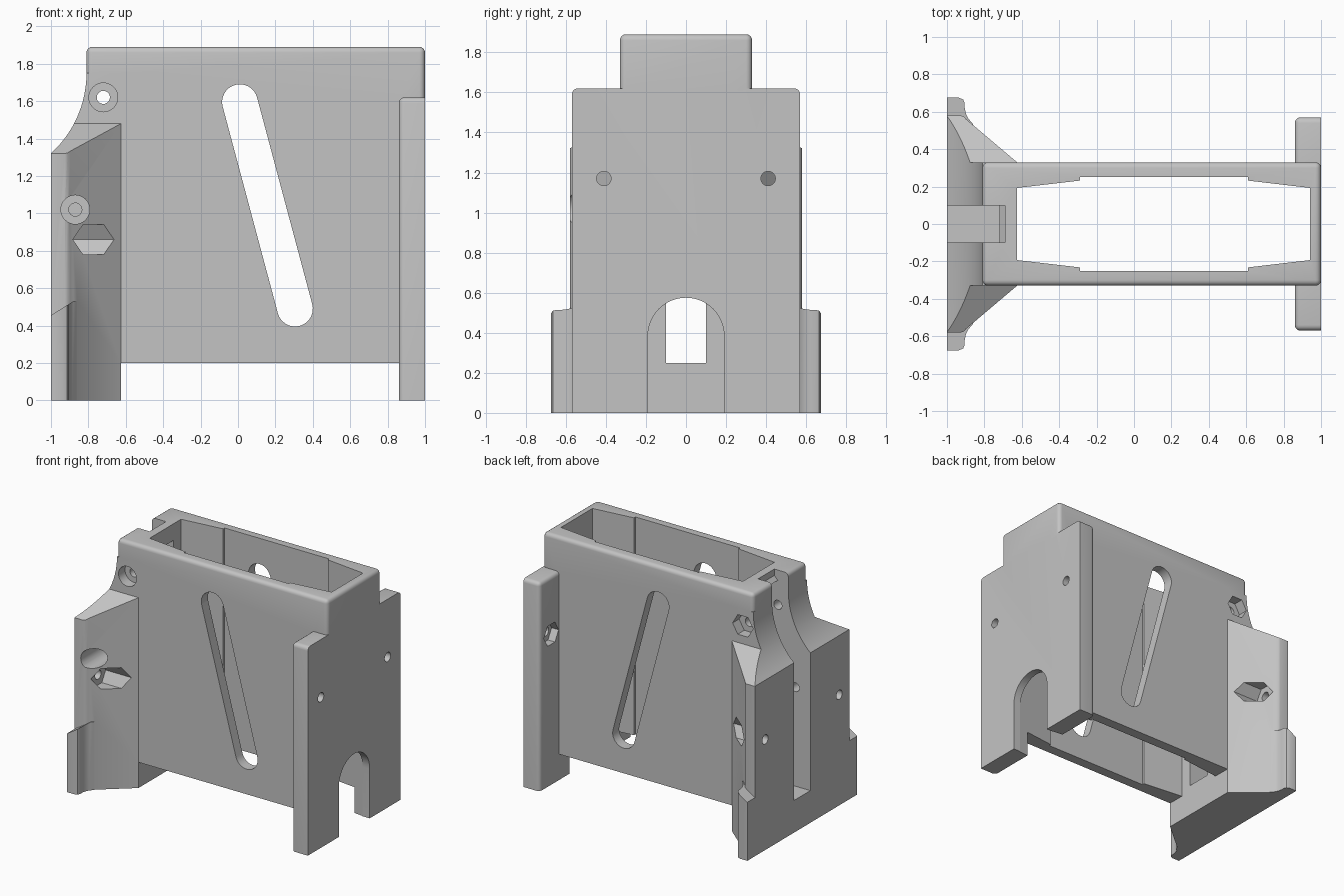
import bpy, bmesh
from math import cos, sin, pi, atan2

cube = bpy.data.objects.get("Cube")
if cube:
    bpy.data.objects.remove(cube, do_unlink=True)

grey = bpy.data.materials.new("light_grey_plastic")
grey.use_nodes = True
colour = (0.55, 0.55, 0.55, 1)
grey.diffuse_color = colour
grey.node_tree.nodes["Principled BSDF"].inputs["Base Color"].default_value = colour


def prism(name, axis, pts, lo, hi, round_edge=None, radius=0.03):
    """Extrude a 2D profile along an axis; optionally round chosen edges."""
    place = {"x": lambda a, b, d: (d, a, b),
             "y": lambda a, b, d: (a, d, b),
             "z": lambda a, b, d: (a, b, d)}[axis]
    bm = bmesh.new()
    ends = [[bm.verts.new(place(a, b, d)) for a, b in pts] for d in (lo, hi)]
    for ring in ends:
        bm.faces.new(ring)
    n = len(pts)
    for i in range(n):
        j = (i + 1) % n
        bm.faces.new((ends[0][i], ends[0][j], ends[1][j], ends[1][i]))
    bmesh.ops.recalc_face_normals(bm, faces=bm.faces)
    if round_edge:
        edges = [e for e in bm.edges if round_edge(e.verts[0].co, e.verts[1].co)]
        bmesh.ops.bevel(bm, geom=edges, offset=radius, segments=4,
                        profile=0.5, affect='EDGES')
    mesh = bpy.data.meshes.new(name)
    bm.to_mesh(mesh)
    bm.free()
    mesh.materials.append(grey)
    obj = bpy.data.objects.new(name, mesh)
    bpy.context.collection.objects.link(obj)
    return obj


def rect(a0, a1, b0, b1):
    return [(a0, b0), (a1, b0), (a1, b1), (a0, b1)]


def disc(a, b, r, n=32, start=0.0):
    return [(a + r * cos(start + 2 * pi * i / n), b + r * sin(start + 2 * pi * i / n))
            for i in range(n)]


def mirrored(half):
    """Close a half profile across the second coordinate."""
    return half + [(a, -b) for a, b in reversed(half)]


def combine(target, tool, operation):
    mod = target.modifiers.new(operation.lower(), 'BOOLEAN')
    mod.operation = operation
    mod.solver = 'EXACT'
    mod.object = tool
    bpy.context.view_layer.objects.active = target
    bpy.ops.object.modifier_apply(modifier=mod.name)
    bpy.data.objects.remove(tool, do_unlink=True)


# Main box with rounded sides and top
body = prism("bracket_body", "z", rect(-0.81, 1, -0.33, 0.33), 0.2, 1.89,
             lambda p, q: max(p.z, q.z) > 1)

# End plate, rounded except around its outer and lower faces
plate = prism("end_plate", "x", rect(-0.57, 0.57, 0, 1.62), 0.86, 1.0,
              lambda p, q: max(p.z, q.z) > 1 and min(p.x, q.x) < 0.9)

# Core of the mounting end
core = prism("mount_core", "z", rect(-1, -0.625, -0.33, 0.33), 0, 1.75)

# Flared mount with sloping shoulders
flare = prism("flared_mount", "z", mirrored(
    [(-1, 0.58), (-0.925, 0.58), (-0.91, 0.574), (-0.897, 0.56), (-0.625, 0.33)]), 0, 1.6)
shoulders = prism("shoulder_shape", "x",
                  [(-0.6, -0.1), (0.6, -0.1), (0.6, 1.307), (0.33, 1.48),
                   (-0.33, 1.48), (-0.6, 1.307)], -1.1, -0.5)
combine(flare, shoulders, 'INTERSECT')

# Wider foot with filleted plan and sloping top
foot = prism("mount_foot", "z", mirrored(
    [(-1, 0.675), (-0.935, 0.675), (-0.913, 0.665), (-0.905, 0.645), (-0.905, 0.62),
     (-0.899, 0.59), (-0.887, 0.565), (-0.865, 0.54), (-0.8, 0.4)]), 0, 0.6)
foot_top = prism("foot_top_shape", "y",
                 [(-1.1, -0.1), (-0.7, -0.1), (-0.7, 0.53), (-0.88, 0.53),
                  (-1, 0.455), (-1.1, 0.392)], -0.8, 0.8)
combine(foot, foot_top, 'INTERSECT')

for part in (plate, core, flare, foot):
    combine(body, part, 'UNION')

# Concave sweep above the mount
cuts = [prism("sweep_cut", "y", disc(-1.39, 1.75, 0.58, 96), -0.8, 0.8)]

# Tapered cavity, open at top and bottom
cuts.append(prism("cavity_cut", "z", mirrored(
    [(-0.625, 0.193), (-0.29, 0.232), (-0.29, 0.25), (0.61, 0.25),
     (0.61, 0.232), (0.94, 0.193)]), -0.1, 2))

# Lever slot in the mount, leaving a bridge at the top
cuts.append(prism("lever_slot_cut", "y",
                  [(-1.1, 0.25), (-0.6, 0.25), (-0.6, 1.74), (-0.66, 1.79), (-0.72, 1.81),
                   (-0.69, 1.84), (-0.69, 2), (-1.1, 2)], -0.1, 0.1))

# Slanted slot through both side walls
top, low, r = (0.01, 1.595), (0.305, 0.49), 0.095
along = atan2(low[1] - top[1], low[0] - top[0])
slot = []
for (cx, cz), turn in ((top, pi / 2), (low, -pi / 2)):
    for i in range(17):
        a = along + turn + pi * i / 16
        slot.append((cx + r * cos(a), cz + r * sin(a)))
cuts.append(prism("slanted_slot_cut", "y", slot, -0.5, 0.5))

# Arched opening in the end plate
arch = [(-0.19, -0.1), (0.19, -0.1)] + [
    (0.19 * cos(pi * i / 24), 0.385 + 0.19 * sin(pi * i / 24)) for i in range(25)]
cuts.append(prism("arch_cut", "x", arch, 0.8, 1.1))

# Cross pins: through hole above, blind hole below, with head and nut pockets
cuts += [
    prism("upper_pin_cut", "y", disc(-0.72, 1.62, 0.035), -0.5, 0.5),
    prism("upper_head_cut", "y", disc(-0.72, 1.62, 0.077), -0.5, -0.25),
    prism("upper_nut_cut", "y", disc(-0.72, 1.62, 0.088, 6), 0.25, 0.5),
    prism("lower_pin_cut", "y", disc(-0.87, 1.02, 0.035), -0.7, 0.3),
    prism("lower_head_cut", "y", disc(-0.87, 1.02, 0.077), -0.7, -0.3),
]

# Screw holes and hexagonal nut pockets at both ends
for s in (-1, 1):
    cuts += [
        prism("plate_screw_cut", "x", disc(s * 0.41, 1.17, 0.036), 0.8, 1.1),
        prism("plate_nut_cut", "x", disc(s * 0.427, 1.17, 0.09, 6), 0.8, 0.92),
        prism("mount_screw_cut", "x", disc(s * 0.455, 0.86, 0.036), -1.1, -0.8),
        prism("mount_nut_cut", "x", disc(s * 0.455, 0.86, 0.093, 6), -0.885, -0.55),
    ]

for cut in cuts:
    combine(body, cut, 'DIFFERENCE')

bpy.ops.object.select_all(action='DESELECT')
body.select_set(True)
bpy.context.view_layer.objects.active = body
bpy.ops.object.shade_smooth_by_angle()
